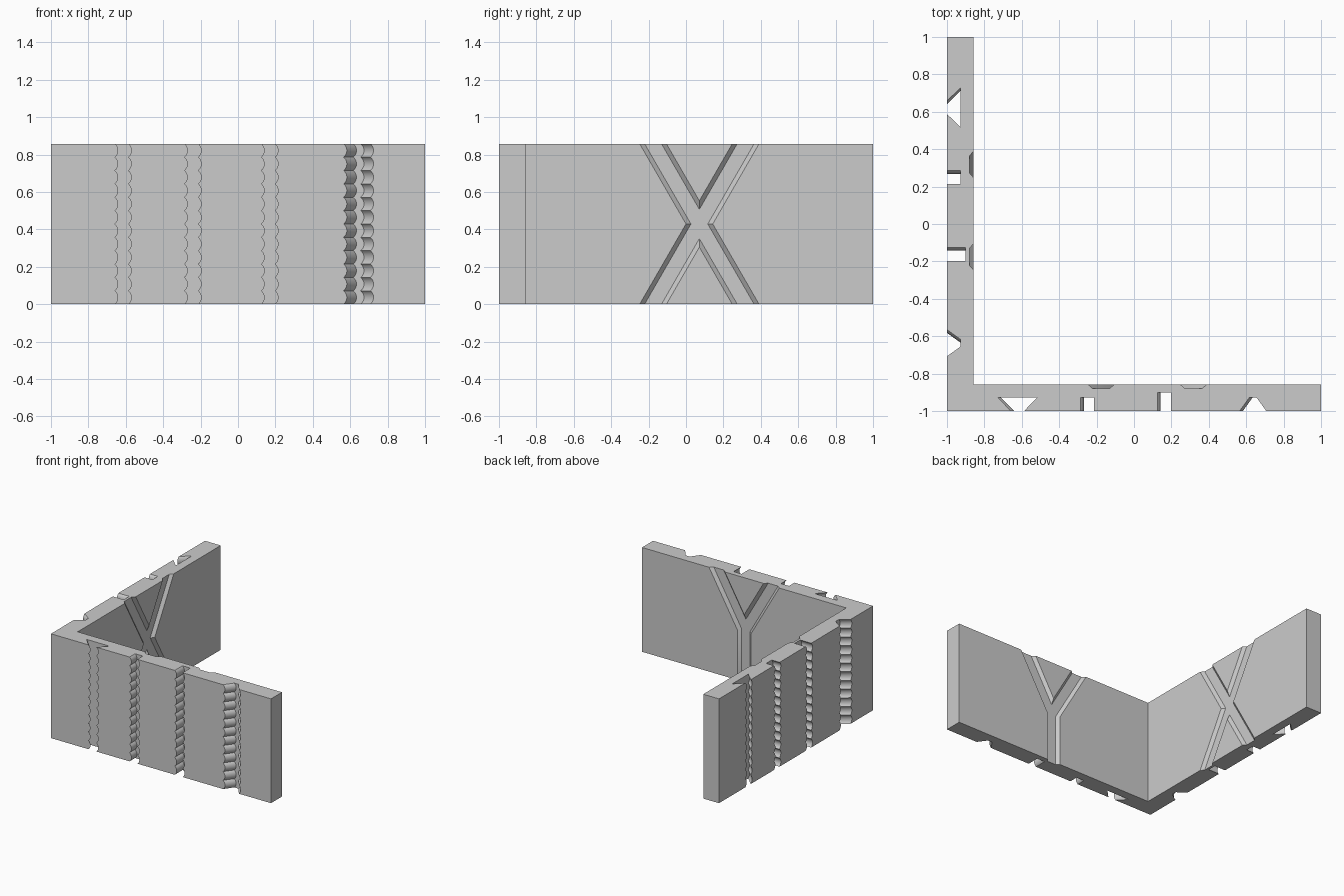
import bpy
import bmesh
from math import pi, radians, sin, cos, tan, asin, atan
from mathutils import Matrix

H = 6 / 7          # wall height
T = 1 / 7          # wall thickness
SCALLOPS, STEPS = 12, 8
SAG = 0.0175       # sideways bulge of each scallop
MID = T / 2        # centre line of the inner channels

cube = bpy.data.objects.get("Cube")
if cube:
    bpy.data.objects.remove(cube, do_unlink=True)

stone = bpy.data.materials.new("plain grey")
stone.use_nodes = True
GREY = (0.6, 0.6, 0.6, 1)
stone.diffuse_color = GREY
stone.node_tree.nodes["Principled BSDF"].inputs["Base Color"].default_value = GREY


def loft(name, rings, matrix=Matrix()):
    """Closed solid through a list of matching cross-sections."""
    bm = bmesh.new()
    rows = [[bm.verts.new(p) for p in ring] for ring in rings]
    for a, b in zip(rows, rows[1:]):
        for i in range(len(a)):
            j = (i + 1) % len(a)
            bm.faces.new((a[i], a[j], b[j], b[i]))
    bm.faces.new(rows[0])
    bm.faces.new(rows[-1])
    bmesh.ops.recalc_face_normals(bm, faces=bm.faces)
    bm.transform(matrix)
    mesh = bpy.data.meshes.new(name)
    bm.to_mesh(mesh)
    bm.free()
    obj = bpy.data.objects.new(name, mesh)
    bpy.context.collection.objects.link(obj)
    mesh.materials.append(stone)
    return obj


# L-shaped corner wall
outline = [(-1, -1), (1, -1), (1, T - 1), (T - 1, T - 1), (T - 1, 1), (-1, 1)]
wall = loft("corner_wall", [[(x, y, z) for x, y in outline] for z in (0, H)])


def carve(cutter):
    cutter.hide_render = True
    mod = wall.modifiers.new("carve", 'BOOLEAN')
    mod.operation = 'DIFFERENCE'
    mod.solver = 'EXACT'
    mod.object = cutter
    bpy.context.view_layer.objects.active = wall
    bpy.ops.object.modifier_apply(modifier=mod.name)
    bpy.data.objects.remove(cutter, do_unlink=True)


# Sideways path of the scalloped grooves: a stack of circular arcs
pitch = H / SCALLOPS
half = 2 * atan(2 * SAG / pitch)
radius = pitch / 2 / sin(half)
path = [(-0.05, 0)]
for n in range(SCALLOPS):
    for s in range(STEPS):
        a = -half + 2 * half * s / STEPS
        path.append(((n + 0.5) * pitch + radius * sin(a),
                     radius * (cos(a) - cos(half))))
path += [(H, 0), (H + 0.05, 0)]


def scalloped_groove(centre, mouth, floor, depth, matrix):
    out = 0.02
    flare = mouth + (mouth - floor) * out / depth
    section = [(-flare, -1 - out), (flare, -1 - out),
               (floor, depth - 1), (-floor, depth - 1)]
    carve(loft("groove_cutter",
               [[(centre + x + dx, y, z) for x, y in section] for z, dx in path],
               matrix))


def channel(centre, angle, start, length, matrix):
    """Bevelled channel on an inner face; start None gives a mitred end."""
    rings = []
    for end in (0, 1):
        ring = []
        for side, w, d in ((-1, 0.082, 0.02), (1, 0.082, 0.02),
                           (1, 0.039, -0.023), (-1, 0.039, -0.023)):
            u = length if end else (-w * tan(pi / 12) if start is None else start)
            v = side * w
            ring.append((centre + u * cos(angle) - v * sin(angle), T - 1 + d,
                         H / 2 + u * sin(angle) + v * cos(angle)))
        rings.append(ring)
    carve(loft("channel_cutter", rings, matrix))


front = Matrix()
side = Matrix.Rotation(-pi / 2, 4, 'Z')

# Outer grooves: dovetail, shallow, deep and tapered, the same on both walls
for matrix in (front, side):
    scalloped_groove(-0.623, 0.035, 0.105, 0.0714, matrix)
    scalloped_groove(-0.25, 0.0357, 0.0357, 0.0714, matrix)
    scalloped_groove(0.161, 0.0357, 0.0357, 0.1, matrix)
    scalloped_groove(0.636, 0.0714, 0.02, 0.0714, matrix)

# Inner channels: a fork on the front wall, a cross on the side wall
for deg in (60, 120, -90):
    channel(MID, radians(deg), None, 0.65, front)
for deg in (60, 120):
    channel(-MID, radians(deg), -0.65, 0.65, side)

bpy.ops.object.select_all(action='DESELECT')
wall.select_set(True)
bpy.context.view_layer.objects.active = wall
bpy.ops.object.shade_smooth_by_angle(angle=radians(30))
